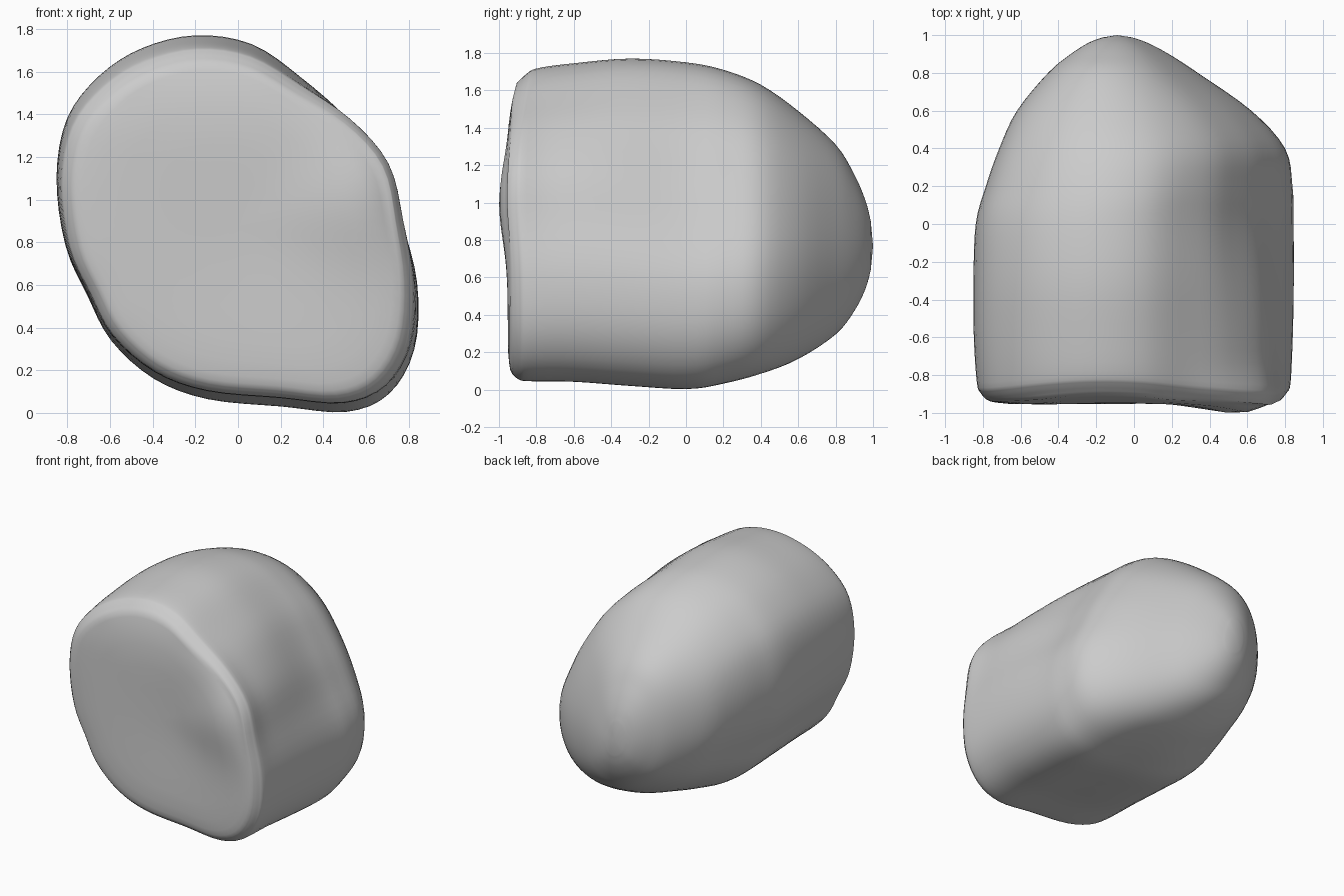
import bpy, bmesh, math
from mathutils import Vector

if "Cube" in bpy.data.objects:
    bpy.data.objects.remove(bpy.data.objects["Cube"])


def spline(rows, per, closed=False):
    """Smooth curve through rows of numbers, 'per' samples per span."""
    rows = [Vector(r) for r in rows]
    n, out = len(rows), []
    pick = (lambda i: rows[i % n]) if closed else (lambda i: rows[max(0, min(n - 1, i))])
    for i in range(n if closed else n - 1):
        a, b, c, d = (pick(i + k) for k in (-1, 0, 1, 2))
        for s in range(per):
            t = s / per
            out.append(0.5 * (2 * b + (c - a) * t + (2 * a - 5 * b + 4 * c - d) * t * t
                              + (3 * b - a - 3 * c + d) * t ** 3))
    if not closed:
        out.append(rows[-1])
    return out


def bump(d, width):
    return math.exp(-(d / width) ** 2)


def unit(points):
    """Scale a section to the unit square."""
    lo = [min(p[i] for p in points) for i in (0, 1)]
    hi = [max(p[i] for p in points) for i in (0, 1)]
    return [Vector([(p[i] - lo[i]) / (hi[i] - lo[i]) for i in (0, 1)]) for p in points]


# Cross-section of the boulder (x, z)
outline = spline([(-.2, 1.77), (.06, 1.73), (.3, 1.58), (.52, 1.41), (.7, 1.18),
                  (.78, .9), (.84, .6), (.82, .3), (.7, .09), (.5, .005),
                  (.2, .03), (-.15, .065), (-.4, .16), (-.6, .34), (-.71, .55),
                  (-.81, .78), (-.85, 1.1), (-.8, 1.38), (-.65, 1.58), (-.45, 1.71)], 4, True)
n = len(outline)
sharp = unit(outline)
# Rounder version of the section for the back end
soft = unit([sum((outline[(i + k) % n] for k in range(-9, 10)), Vector((0, 0))) / 19
             for i in range(n)])

# Stations along the length: y, x min, x max, z min, z max
stations = spline([(-.93, -.78, .775, .085, 1.66), (-.895, -.812, .805, .055, 1.695),
                   (-.84, -.832, .828, .045, 1.715), (-.6, -.848, .842, .042, 1.745),
                   (-.3, -.85, .85, .02, 1.77), (0, -.838, .85, .003, 1.75),
                   (.2, -.785, .845, .03, 1.71), (.4, -.715, .805, .08, 1.63),
                   (.6, -.62, .625, .16, 1.49), (.8, -.455, .34, .295, 1.31),
                   (.9, -.335, .185, .42, 1.15), (.96, -.24, .07, .54, 1.01),
                   (.988, -.165, -.01, .64, .90)], 4)


def front_y(x, z):
    """Slightly hollow front face with a swelling on the right."""
    y = -.955 - .05 * bump(math.hypot(x - .55, z - 1.0), .28)
    y += .015 * bump(math.hypot(x - .1, z - .8), .4)
    return y + .07 * max(0, z - 1.3) ** 2 / .16


def section(i, row, f=1):
    """Point i of a section scaled by f about its middle, flank shaping included."""
    y, x0, x1, z0, z1 = row
    w = max(0, min(1, (y - .1) / .7))
    u = sharp[i].lerp(soft[i], w)
    x = (x0 + x1) / 2 + (u[0] - .5) * f * (x1 - x0)
    z = (z0 + z1) / 2 + (u[1] - .5) * f * (z1 - z0)
    # hollow in the upper right flank, full rim at the front
    px, pz = outline[i]
    dent = .11 * bump(y - .05, .55) - .045 * bump(y + .93, .12)
    dent *= f * bump(math.hypot(px - .66, pz - 1.18), .42)
    return x - dent * .8, z - dent * .55


bm = bmesh.new()
rings = []

# Front face rings, from the middle outwards
for f in (.12, .3, .5, .7, .84, .93, .975):
    ring = []
    for i in range(n):
        x, z = section(i, stations[0], f)
        y = front_y(x, z)
        blend = max(0, (f - .7) / .3) ** 3
        ring.append(bm.verts.new((x, y + (max(y, -.93) - y) * blend * .8, z)))
    rings.append(ring)

# Body rings, front to back
for row in stations:
    ring = []
    for i in range(n):
        x, z = section(i, row)
        # front rim leans back at the top and forward on the right
        shift = bump(row[0] + .93, .12) * (front_y(x, z) + .955) * .8
        ring.append(bm.verts.new((x, row[0] + shift, z)))
    rings.append(ring)

for a, b in zip(rings, rings[1:]):
    for i in range(n):
        j = (i + 1) % n
        bm.faces.new((a[i], a[j], b[j], b[i]))

# Close both ends with fans
for ring, back in ((rings[0], False), (rings[-1], True)):
    tip = sum((v.co for v in ring), Vector()) / n
    if back:
        tip.y = 1.0
    c = bm.verts.new(tip)
    for i in range(n):
        bm.faces.new((c, ring[i], ring[(i + 1) % n]))

bmesh.ops.recalc_face_normals(bm, faces=bm.faces)
mesh = bpy.data.meshes.new("boulder")
bm.to_mesh(mesh)
bm.free()
mesh.shade_smooth()

stone = bpy.data.materials.new("stone grey")
stone.diffuse_color = (.6, .6, .6, 1)
stone.use_nodes = True
stone.node_tree.nodes["Principled BSDF"].inputs["Base Color"].default_value = stone.diffuse_color
mesh.materials.append(stone)
boulder = bpy.data.objects.new("boulder", mesh)
bpy.context.collection.objects.link(boulder)
